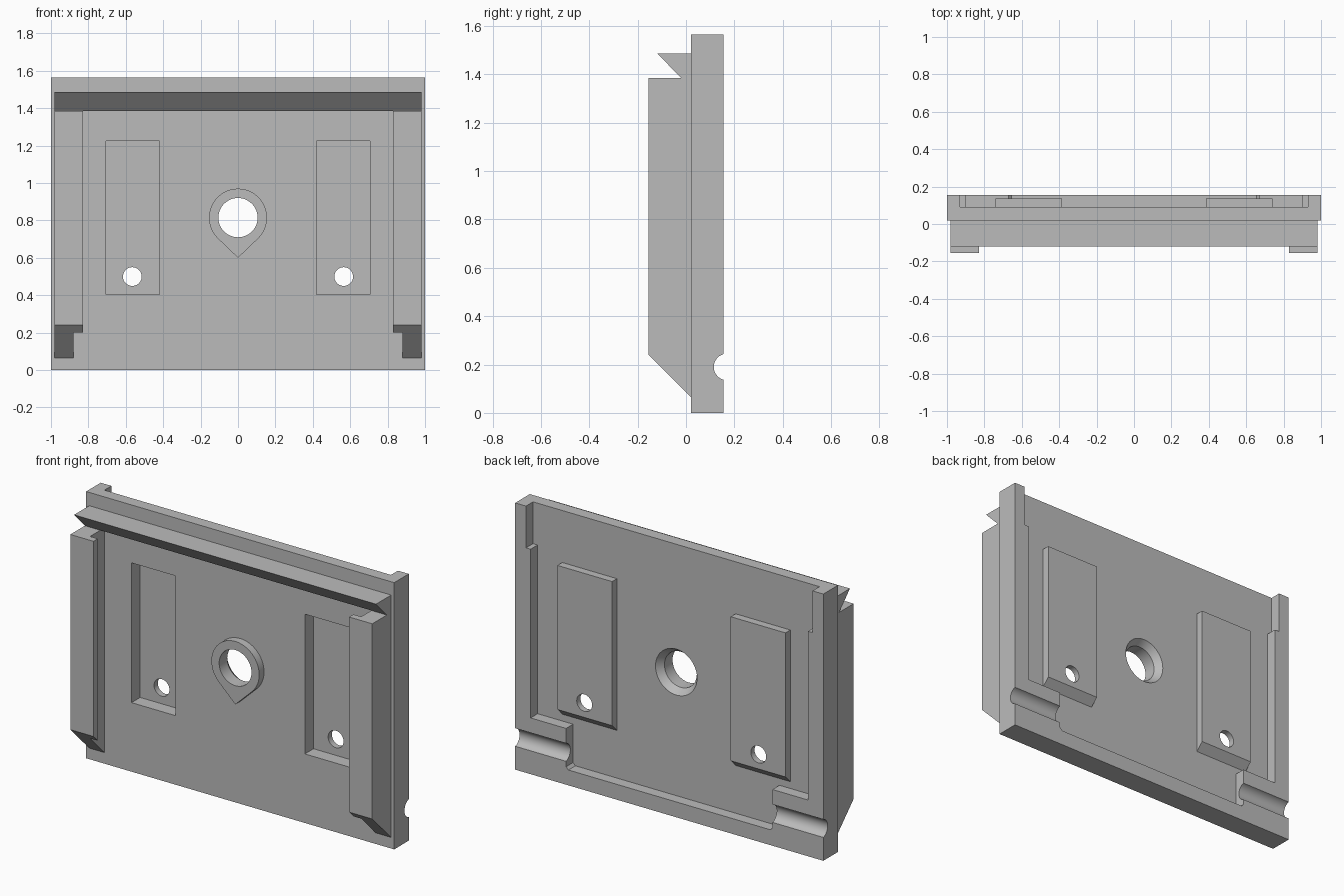
import bpy, bmesh, math

cube = bpy.data.objects.get("Cube")
if cube:
    bpy.data.objects.remove(cube, do_unlink=True)

grey = bpy.data.materials.new("plain_grey")
grey.use_nodes = True
grey.diffuse_color = (0.5, 0.5, 0.5, 1)
grey.node_tree.nodes["Principled BSDF"].inputs["Base Color"].default_value = (0.5, 0.5, 0.5, 1)


def loft(name, rings):
    """Closed solid through rings of 3D points."""
    bm = bmesh.new()
    loops = [[bm.verts.new(p) for p in ring] for ring in rings]
    n = len(loops[0])
    for a, b in zip(loops, loops[1:]):
        for i in range(n):
            j = (i + 1) % n
            bm.faces.new((a[i], a[j], b[j], b[i]))
    bm.faces.new(loops[0])
    bm.faces.new(loops[-1])
    bmesh.ops.recalc_face_normals(bm, faces=bm.faces)
    mesh = bpy.data.meshes.new(name)
    bm.to_mesh(mesh)
    bm.free()
    mesh.materials.append(grey)
    obj = bpy.data.objects.new(name, mesh)
    bpy.context.collection.objects.link(obj)
    return obj


def prism_x(name, yz, x0, x1):
    return loft(name, [[(x, y, z) for y, z in yz] for x in (x0, x1)])


def prism_y(name, xz, y0, y1):
    return loft(name, [[(x, y, z) for x, z in xz] for y in (y0, y1)])


def rect(a0, a1, b0, b1):
    return [(a0, b0), (a1, b0), (a1, b1), (a0, b1)]


def circle(cx, cz, r, n=48):
    return [(cx + r * math.cos(2 * math.pi * i / n),
             cz + r * math.sin(2 * math.pi * i / n)) for i in range(n)]


def combine(target, other, operation):
    mod = target.modifiers.new("combine", "BOOLEAN")
    mod.operation = operation
    mod.solver = "EXACT"
    mod.object = other
    bpy.ops.object.select_all(action="DESELECT")
    bpy.context.view_layer.objects.active = target
    target.select_set(True)
    bpy.ops.object.modifier_apply(modifier=mod.name)
    bpy.data.objects.remove(other, do_unlink=True)


FRONT, FLOOR, BACK = 0.02, 0.09, 0.155
HOLE_Z, HOLE_R, BOSS_R, TIP_Z = 0.815, 0.105, 0.155, 0.60

# Plate with a stepped back pocket, open at the top
plate = prism_y("back_plate", rect(-1, 1, 0, 1.565), FRONT, BACK)
half = [(0.655, 0.09), (0.67, 0.105), (0.67, 0.33), (0.90, 0.33),
        (0.90, 1.32), (0.93, 1.32), (0.93, 1.7)]
pocket = half + [(-x, z) for x, z in reversed(half)]
combine(plate, prism_y("pocket_cutter", pocket, FLOOR, 0.3), "DIFFERENCE")

# Round groove across the lower back corners
groove = circle(0.17, 0.19, 0.055)
combine(plate, prism_x("groove_cutter", groove, -1.1, 1.1), "DIFFERENCE")

# Raised pads behind, hollowed from the front, each with a small hole
for s in (-1, 1):
    profile = [(0.07, 0.37), (FLOOR, 0.37), (0.135, 0.415), (0.135, 1.26), (0.07, 1.26)]
    combine(plate, prism_x("pad", profile, s * 0.385, s * 0.74), "UNION")
    recess = rect(s * 0.42, s * 0.705, 0.405, 1.225)
    combine(plate, prism_y("recess_cutter", recess, -0.1, 0.1), "DIFFERENCE")
    combine(plate, prism_y("small_hole_cutter", circle(s * 0.565, 0.5, 0.05), 0, 0.3), "DIFFERENCE")

# Teardrop boss: an arc closed by tangents to its lower tip
spread = math.acos(BOSS_R / (HOLE_Z - TIP_Z))
start = -math.pi / 2 + spread
sweep = 2 * math.pi - 2 * spread
drop = [(0, TIP_Z)]
for i in range(49):
    a = start + sweep * i / 48
    drop.append((BOSS_R * math.cos(a), HOLE_Z + BOSS_R * math.sin(a)))
combine(plate, prism_y("boss", drop, -0.025, 0.05), "UNION")

# Centre hole, flared at the back
steps = [(-0.2, HOLE_R), (0.05, HOLE_R), (FLOOR, 0.135), (0.2, 0.135)]
hole = loft("hole_cutter", [[(x, y, z) for x, z in circle(0, HOLE_Z, r)] for y, r in steps])
combine(plate, hole, "DIFFERENCE")

bpy.ops.object.select_all(action="DESELECT")
plate.select_set(True)
bpy.context.view_layer.objects.active = plate
bpy.ops.object.shade_smooth_by_angle(angle=math.radians(25))

# Undercut hook along the top of the front
hook = [(FRONT, 1.385), (-0.02, 1.385), (-0.12, 1.487), (FRONT, 1.487)]
prism_x("top_hook", hook, -0.98, 0.98)

# Side rails with an inward lip and sloped lower ends
for side, s in (("right", -1), ("left", 1)):
    wall = [(FRONT, 0.065), (-0.155, 0.24), (-0.155, 1.385), (FRONT, 1.385)]
    prism_x(side + "_rail", wall, s * 0.88, s * 0.98)
    lip = [(-0.115, 0.2), (-0.155, 0.24), (-0.155, 1.385), (-0.115, 1.385)]
    prism_x(side + "_rail_lip", lip, s * 0.83, s * 0.88)
